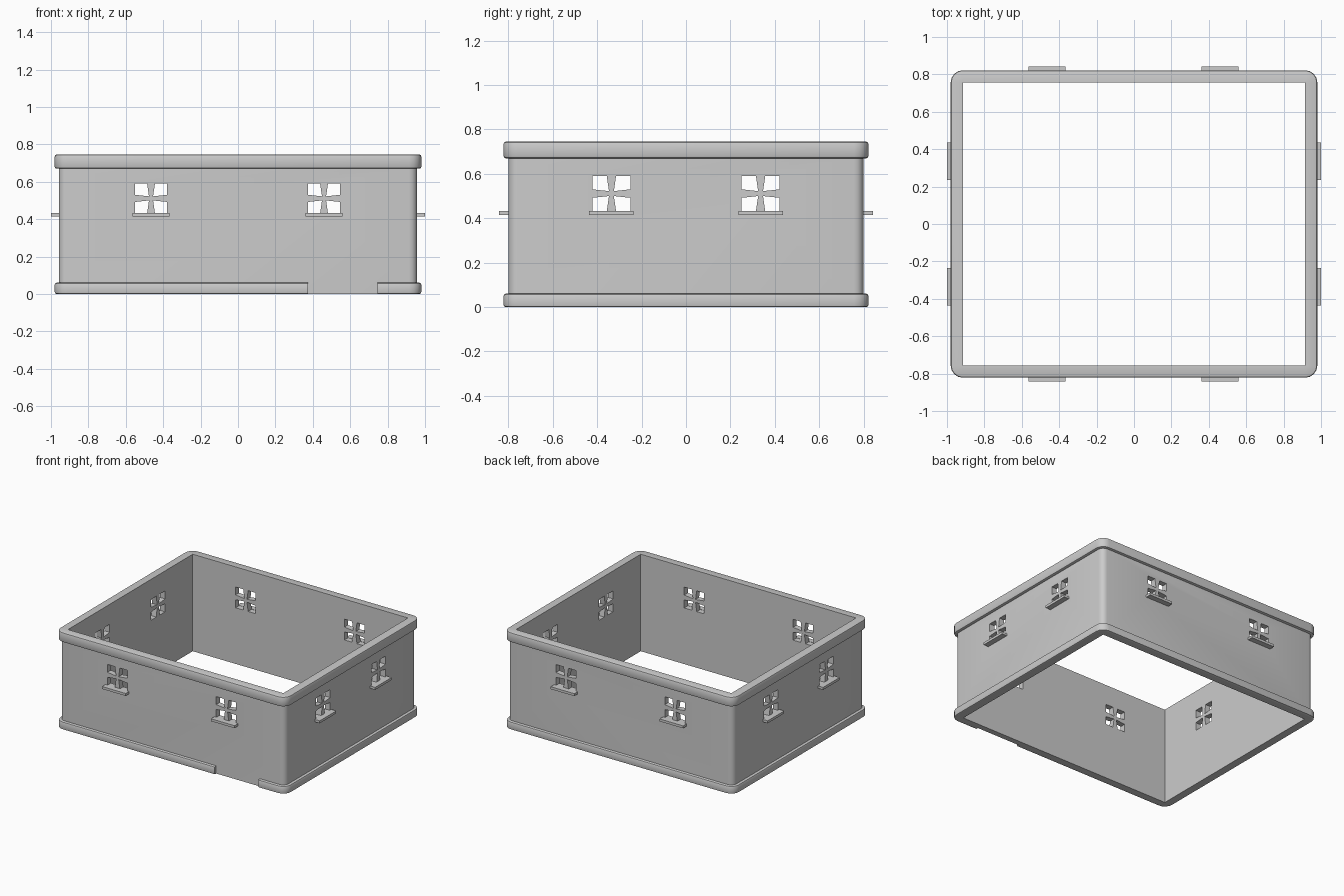
import bpy, bmesh, math
from mathutils import Matrix, Vector

if "Cube" in bpy.data.objects:
    bpy.data.objects.remove(bpy.data.objects["Cube"])

IX, IY = 0.915, 0.757      # inner corner of the walls
WALL = 0.043               # wall thickness


def finish(name, bm):
    bmesh.ops.remove_doubles(bm, verts=bm.verts, dist=1e-5)
    bmesh.ops.recalc_face_normals(bm, faces=bm.faces)
    me = bpy.data.meshes.new(name)
    bm.to_mesh(me)
    bm.free()
    ob = bpy.data.objects.new(name, me)
    bpy.context.collection.objects.link(ob)
    return ob


def outline(d, z, seg=4):
    """Rectangle with corners rounded by d around the inner corner."""
    pts = []
    for k, (sx, sy) in enumerate([(1, 1), (-1, 1), (-1, -1), (1, -1)]):
        for i in range(seg + 1):
            a = math.pi / 2 * (k + i / seg)
            pts.append((sx * IX + d * math.cos(a), sy * IY + d * math.sin(a), z))
    return pts


def ring(name, profile):
    """Sweep a closed (offset, height) profile around the building."""
    bm = bmesh.new()
    loops = [[bm.verts.new(p) for p in outline(d, z)] for d, z in profile]
    n = len(loops[0])
    for a, b in zip(loops, loops[1:] + loops[:1]):
        for i in range(n):
            j = (i + 1) % n
            bm.faces.new((a[i], a[j], b[j], b[i]))
    return finish(name, bm)


def prism(bm, quad, y0, y1, mat):
    """Extrude an x-z quad from y0 to y1, then place it."""
    f = [bm.verts.new(mat @ Vector((x, y0, z))) for x, z in quad]
    b = [bm.verts.new(mat @ Vector((x, y1, z))) for x, z in quad]
    bm.faces.new(f)
    bm.faces.new(b[::-1])
    for i in range(4):
        j = (i + 1) % 4
        bm.faces.new((f[i], b[i], b[j], f[j]))


def rect(x0, x1, z0, z1):
    return [(x0, z0), (x1, z0), (x1, z1), (x0, z1)]


def cut(ob, cutter):
    m = ob.modifiers.new("cut", 'BOOLEAN')
    m.operation, m.solver, m.object = 'DIFFERENCE', 'EXACT', cutter
    cutter.hide_render = True
    bpy.context.view_layer.objects.active = ob
    bpy.ops.object.modifier_apply(modifier=m.name)
    bpy.data.objects.remove(cutter)


# Window frames: local -y points out of the wall, origin on the outer face
places = []
for x in (-0.465, 0.46):
    places.append(("front", Matrix.Translation((x, -IY - WALL, 0))))
    places.append(("back", Matrix.Translation((x, IY + WALL, 0)) @ Matrix.Rotation(math.pi, 4, 'Z')))
for y in (-0.336, 0.336):
    places.append(("right", Matrix.Translation((IX + WALL, y, 0)) @ Matrix.Rotation(math.pi / 2, 4, 'Z')))
    places.append(("left", Matrix.Translation((-IX - WALL, y, 0)) @ Matrix.Rotation(-math.pi / 2, 4, 'Z')))

# Walls with four flared panes per window
walls = ring("walls", [(0, 0), (WALL, 0), (WALL, 0.68), (0, 0.68)])
bm = bmesh.new()
for _, mat in places:
    for sx in (-1, 1):
        for sz in (-1, 1):
            quad = [(0.011, 0.011), (0.085, 0.019), (0.085, 0.08), (0.021, 0.08)]
            prism(bm, [(sx * x, 0.511 + sz * z) for x, z in quad], -0.05, 0.1, mat)
cut(walls, finish("pane_cutter", bm))

# Window sills
for side, mat in places:
    bm = bmesh.new()
    prism(bm, rect(-0.1, 0.1, 0.414, 0.433), -0.042, 0.0, mat)
    finish("sill_" + side, bm)

# Top rim with softened outer edges
R = 0.065
rim = ring("top_rim", [(0, 0.67), (R - 0.01, 0.67), (R - 0.003, 0.673), (R, 0.68),
                       (R, 0.735), (R - 0.003, 0.742), (R - 0.01, 0.745), (0, 0.745)])

# Base trim, interrupted at the doorway
base = ring("base_trim", [(WALL, 0), (R - 0.01, 0), (R - 0.002, 0.003), (R, 0.01), (R, 0.05),
                          (R - 0.003, 0.057), (R - 0.01, 0.06), (WALL, 0.06)])
bm = bmesh.new()
prism(bm, rect(0.375, 0.747, -0.1, 0.2), -0.1, 0.02, Matrix.Translation((0, -IY - WALL, 0)))
cut(base, finish("door_cutter", bm))

# Smooth rounded edges only
for ob in (walls, rim, base):
    bpy.ops.object.select_all(action='DESELECT')
    ob.select_set(True)
    bpy.context.view_layer.objects.active = ob
    bpy.ops.object.shade_smooth_by_angle(angle=math.radians(35))
